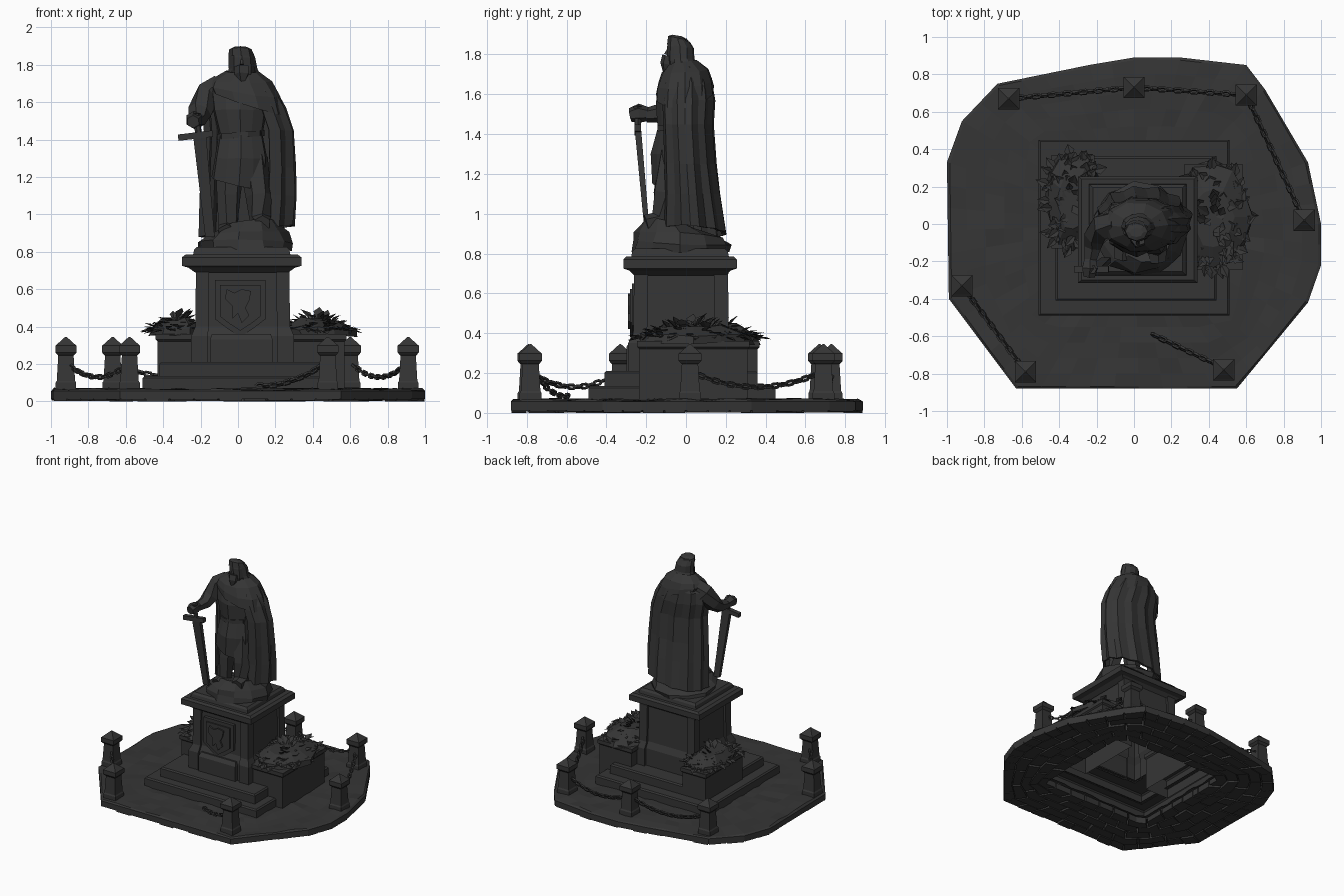
import bpy, bmesh, math, random
from mathutils import Vector, Matrix

if "Cube" in bpy.data.objects:
    bpy.data.objects.remove(bpy.data.objects["Cube"])

random.seed(7)
stone = bpy.data.materials.new("dark grey stone")
stone.diffuse_color = (0.036, 0.036, 0.036, 1)
stone.use_nodes = True
stone.node_tree.nodes["Principled BSDF"].inputs["Base Color"].default_value = stone.diffuse_color


def finish(name, bm, thick=0):
    bmesh.ops.recalc_face_normals(bm, faces=bm.faces)
    me = bpy.data.meshes.new(name)
    bm.to_mesh(me)
    bm.free()
    me.materials.append(stone)
    ob = bpy.data.objects.new(name, me)
    bpy.context.collection.objects.link(ob)
    if thick:
        ob.modifiers.new("thickness", 'SOLIDIFY').thickness = thick
    return ob


def skin(bm, rings, closed=True, bottom=False, top=True):
    vs = [[bm.verts.new(p) for p in r] for r in rings]
    n = len(vs[0])
    for a, b in zip(vs, vs[1:]):
        for i in range(n if closed else n - 1):
            j = (i + 1) % n
            bm.faces.new((a[i], a[j], b[j], b[i]))
    if bottom:
        bm.faces.new(vs[0][::-1])
    if top:
        bm.faces.new(vs[-1])


def rect(x0, x1, y0, y1, z):
    return [(x0, y0, z), (x1, y0, z), (x1, y1, z), (x0, y1, z)]


def blocks(name, rows, top=True, bottom=False):
    bm = bmesh.new()
    skin(bm, [rect(*r) for r in rows], top=top, bottom=bottom)
    return finish(name, bm)


def loft(name, rows, n=9, a0=0, a1=360, jit=0.0, flute=0.0, top=True, thick=0):
    # rows: z, centre x, centre y, radius x, radius y, tilt along x, tilt along y
    full = a1 - a0 == 360
    rings = []
    for z, cx, cy, rx, ry, tx, ty in rows:
        ring = []
        for i in range(n):
            a = math.radians(a0 + (a1 - a0) * i / (n if full else n - 1))
            k = 1 + (flute if i % 2 else -flute) + random.uniform(-jit, jit)
            c, s = math.cos(a), math.sin(a)
            ring.append((cx + rx * c * k, cy + ry * s * k,
                         z + tx * c + ty * s + random.uniform(-jit, jit) * 0.1))
        rings.append(ring)
    bm = bmesh.new()
    skin(bm, rings, closed=full, top=top and full)
    return finish(name, bm, thick)


def limb(name, pts, n=6):
    # pts: (x, y, z, radius) along the limb
    P = [Vector(p[:3]) for p in pts]
    rings = []
    for i, p in enumerate(P):
        d = P[min(i + 1, len(P) - 1)] - P[max(i - 1, 0)]
        q = d.to_track_quat('Z', 'Y')
        rings.append([p + q @ Vector((math.cos(t) * pts[i][3], math.sin(t) * pts[i][3], 0))
                      for t in (math.tau * (k + .5) / n for k in range(n))])
    bm = bmesh.new()
    skin(bm, rings, bottom=True)
    return finish(name, bm)


def plate(name, pts, y0, y1):
    bm = bmesh.new()
    skin(bm, [[(x, y, z) for x, z in pts] for y in (y0, y1)], bottom=True)
    return finish(name, bm)


# Ground slab: worn skin over separate paving stones, open in the middle
outline = [(-1, .33), (-.92, .55), (-.73, .75), (-.24, .85), (0, .89), (.25, .89), (.6, .85),
           (.7, .72), (.93, .33), (1, 0), (1, -.22), (.93, -.42), (.55, -.88), (-.63, -.88), (-.99, -.4)]
outer = []
for p, q in zip(outline, outline[1:] + outline[:1]):
    p, q = Vector(p), Vector(q)
    n = max(1, round((q - p).length / .13))
    outer += [p.lerp(q, i / n) for i in range(n)]
inner = [p * min(.49 / max(abs(p.x), 1e-4), (.43 if p.y > 0 else .47) / max(abs(p.y), 1e-4)) for p in outer]
N = len(outer)


def spot(i, t, z):
    p = inner[i % N].lerp(outer[i % N], t)
    return Vector((p.x, p.y, z))


bm = bmesh.new()
rings = [[spot(i, 1, z) for i in range(N)] for z in (.012, .056)]
for t in (.97, .8, .6, .4, .2, 0):
    rings.append([spot(i, t, .066 + random.uniform(-.008, .008)) for i in range(N)])
skin(bm, rings, top=False)
finish("ground_slab", bm)

bm = bmesh.new()
ROWS = 5
for r in range(ROWS):
    cuts = list(range(r % 2, N + r % 2, 2 if r < 4 else 1))
    for i, j in zip(cuts, cuts[1:] + [N + r % 2]):
        lo = random.uniform(0, .012)
        q = [spot(k, t / ROWS, 0) for t, ks in ((r, range(i, j + 1)), (r + 1, range(j, i - 1, -1))) for k in ks]
        c = sum(q, Vector()) / len(q)
        q = [c + (v - c) * .92 for v in q]
        skin(bm, [[v + Vector((0, 0, z)) for v in q] for z in (lo, .052)], bottom=True)
finish("paving_stones", bm)

# Hollow steps
blocks("lower_step", [(-.51, .51, -.49, .45, .05), (-.51, .51, -.49, .45, .125),
                      (-.5, .5, -.48, .44, .135), (-.4, .42, -.4, .35, .135)], top=False)
blocks("upper_step", [(-.42, .44, -.41, .36, .13), (-.42, .44, -.41, .36, .2),
                      (-.41, .43, -.4, .35, .21), (-.24, .29, -.27, .22, .21)], top=False)


# Pedestal with corner pilasters (recessed sides) and a moulded cap
def recessed(a, b, w, d, z):
    a2, b2 = a - w, b - w
    quarter = [(a, b2), (a, b), (a2, b), (a2, b - d)]
    pts = [(a - d, b2)] + quarter
    pts += [(-x, y) for x, y in pts[::-1]]
    pts += [(x, -y) for x, y in pts[::-1]]
    return [(.025 + x, -.025 + y, z) for x, y in pts]


bm = bmesh.new()
skin(bm, [recessed(*r) for r in ((.275, .265, .09, .02, .2), (.275, .265, .09, .02, .35),
                                 (.253, .24, .07, .018, .4), (.25, .236, .07, .018, .69),
                                 (.255, .24, .07, .018, .72))], top=False)
finish("pedestal_body", bm)
blocks("pedestal_cap", [(.02 - a, .02 + a, -.03 - b, -.03 + b, z) for a, b, z in
                        ((.25, .23, .69), (.285, .255, .715), (.32, .285, .725), (.32, .285, .77),
                         (.30, .27, .785), (.26, .245, .785), (.255, .24, .81), (.24, .225, .825))])

# Front panel and shield
blocks("front_panel", [(-.15, .185, -.3, -.26, .2), (-.15, .185, -.3, -.26, .33),
                       (-.14, .175, -.28, -.25, .36)])


def shield(s):
    return [(.012 + x * s, .51 + z * s) for x, z in
            ((-.135, .14), (.135, .14), (.135, -.07), (.07, -.12), (0, -.165), (-.07, -.12), (-.135, -.07))]


plate("shield_border", shield(1), -.24, -.27)
plate("shield_field", shield(.8), -.24, -.28)
plate("shield_emblem", [(-.06, .6), (-.02, .58), (.02, .6), (.07, .59), (.06, .54), (.04, .5), (.06, .46),
                        (.02, .42), (.0, .47), (-.03, .44), (-.03, .51), (-.07, .55)], -.27, -.292)

# Planters with leaves
for side, (x0, x1, y0, y1) in (("left", (-.43, -.22, -.12, .36)), ("right", (.28, .57, -.235, .31))):
    blocks(side + "_planter", [(x0, x1, y0, y1, .06), (x0, x1, y0, y1, .32),
                               (x0 - .01, x1 + .01, y0 - .01, y1 + .01, .33),
                               (x0 - .01, x1 + .01, y0 - .01, y1 + .01, .36)])
    cx, cy, rx, ry = (x0 + x1) / 2, (y0 + y1) / 2, (x1 - x0) / 2 + .03, (y1 - y0) / 2
    loft(side + "_plant_mound", [(.35, cx, cy, rx * 1.1, ry * 1.1, 0, 0), (.39, cx, cy, rx * 1.1, ry, 0, 0),
                                 (.44, cx, cy, rx * .6, ry * .6, 0, 0)], n=12, jit=.12)
    bm = bmesh.new()
    for _ in range(120):
        a, rad = random.uniform(0, math.tau), math.sqrt(random.random())
        p = Vector((cx + rx * rad * math.cos(a), cy + ry * rad * math.sin(a), .445 - .07 * rad))
        b = a + random.uniform(-1, 1)
        d = Vector((math.cos(b), math.sin(b), random.uniform(-.3, 1.5 - 1.2 * rad))).normalized()
        s = d.cross(Vector((0, 0, 1))).normalized() * random.uniform(.018, .032)
        L = random.uniform(.05, .1)
        m = p + d * L * .5 + Vector((0, 0, .01))
        v = [bm.verts.new(c) for c in (p, m - s, p + d * L, m + s)]
        bm.faces.new(v[:3])
        bm.faces.new((v[0], v[2], v[3]))
    finish(side + "_leaves", bm)

# Bollards
posts = [(-.92, -.33), (-.58, -.79), (.48, -.78), (.91, .02), (.6, .69), (0, .73), (-.67, .67)]
for k, (x, y) in enumerate(posts):
    blocks(f"bollard_{k}", [(x - w, x + w, y - w, y + w, z) for w, z in
                            ((.055, .05), (.055, .1), (.049, .11), (.041, .245), (.047, .25),
                             (.057, .262), (.057, .298), (.048, .305), (.004, .345))])


# Chains of low-poly links
def chain(name, a, b, sag):
    a, b = Vector(a), Vector(b)
    bm = bmesh.new()
    n = max(4, round((b - a).length / .042))
    pts = [a.lerp(b, i / n) - Vector((0, 0, sag * 4 * (i / n) * (1 - i / n))) for i in range(n + 1)]
    for i, (p, q) in enumerate(zip(pts, pts[1:])):
        M = (q - p).to_track_quat('X', 'Z').to_matrix().to_4x4() @ Matrix.Rotation((i % 2) * 1.57 + .4, 4, 'X')
        rings = []
        for u in range(6):
            t = math.tau * u / 6
            e = Vector((math.cos(t), math.sin(t), 0))
            c = Vector((e.x * .025, e.y * .012, 0))
            rings.append([(p + q) / 2 + M @ (c + e * .008 * math.cos(w) + Vector((0, 0, .009 * math.sin(w))))
                          for w in (.78, 2.35, 3.93, 5.5)])
        skin(bm, rings + rings[:1], top=False)
    finish(name, bm)


for k, (i, j) in enumerate(((0, 1), (3, 4), (4, 5), (5, 6))):
    chain(f"chain_{k}", (*posts[i], .21), (*posts[j], .21), .08)
chain("fallen_chain", (.46, -.76, .2), (.1, -.59, .085), .035)

# Rocky footing of the statue
loft("rock", [(.81, .035, -.03, .25, .25, 0, 0), (.85, .035, -.03, .25, .25, 0, -.01),
              (.89, .04, -.03, .22, .225, .015, -.02), (.94, .06, -.07, .14, .13, .02, -.03)], n=11, jit=.07)

# Figure: legs, tunic, cloak, mantle
limb("left_leg", [(-.06, -.18, .9, .05), (-.055, -.1, .93, .055), (-.05, -.08, 1.1, .065), (-.04, -.05, 1.3, .08)])
limb("right_leg", [(.13, -.2, .95, .045), (.12, -.12, .97, .06), (.11, -.1, 1.1, .07), (.08, -.06, 1.3, .08)])
loft("tunic", [(1.17, .005, -.04, .15, .125, -.03, .02), (1.3, .015, -.045, .145, .125, 0, 0),
               (1.43, .015, -.04, .12, .1, 0, 0), (1.56, .01, -.03, .15, .115, 0, 0),
               (1.67, .01, -.02, .16, .1, 0, 0), (1.75, .025, -.02, .07, .06, 0, 0)], n=12, flute=.04, jit=.02)
loft("belt", [(1.41, .015, -.04, .128, .108, .01, 0), (1.44, .015, -.04, .128, .108, .01, 0)], n=10)
loft("cloak", [(.91, .045, .03, .25, .17, .03, -.01), (1.1, .055, .02, .25, .15, 0, 0),
               (1.25, .06, .01, .245, .14, 0, 0), (1.45, .06, 0, .235, .135, 0, 0), (1.57, .03, 0, .22, .142, 0, 0),
               (1.66, .01, 0, .19, .13, 0, 0), (1.74, .025, 0, .11, .085, 0, 0)],
     n=19, a0=-62, a1=205, flute=.045, jit=.02, thick=.015)
loft("mantle", [(1.60, .05, -.005, .205, .15, -.07, .02), (1.66, .03, -.005, .2, .14, -.03, .015),
                (1.715, .015, -.005, .165, .12, -.005, .01), (1.765, .022, -.015, .09, .07, 0, .01)],
     n=10, jit=.03, top=False)

# Sword arm and hand
limb("sword_arm", [(-.09, .0, 1.68, .07), (-.16, -.01, 1.64, .075), (-.205, -.06, 1.55, .065),
                   (-.22, -.12, 1.505, .05), (-.235, -.2, 1.495, .036)])
limb("sword_hand", [(-.235, -.19, 1.5, .035), (-.235, -.235, 1.505, .048), (-.24, -.28, 1.495, .035)])

# Sword resting point down
bm = bmesh.new()
skin(bm, [rect(-.175, -.125, -.205, -.18, .88), rect(-.24, -.17, -.257, -.225, 1.42)], bottom=True)
finish("sword_blade", bm)
limb("sword_guard", [(-.32, -.242, 1.41, .024), (-.135, -.242, 1.432, .024)], n=4)
limb("sword_grip", [(-.21, -.242, 1.42, .018), (-.222, -.244, 1.52, .018), (-.224, -.244, 1.54, .024)])

# Head, beard, hood and crown band
loft("head", [(1.71, .025, -.035, .055, .05, 0, 0), (1.77, .025, -.04, .064, .056, 0, 0),
              (1.84, .022, -.04, .062, .055, 0, 0), (1.88, .015, -.04, .05, .045, 0, 0)], n=8)
limb("beard", [(.022, -.08, 1.79, .042), (.022, -.09, 1.75, .042), (.022, -.1, 1.70, .014)], n=5)
limb("nose", [(.02, -.088, 1.83, .006), (.02, -.102, 1.80, .012)], n=4)
loft("hood", [(1.73, .03, -.01, .095, .07, 0, .01), (1.78, .027, -.02, .077, .062, 0, 0),
              (1.84, .02, -.022, .072, .062, 0, -.01), (1.875, .013, -.035, .062, .055, 0, -.012)],
     n=9, a0=-40, a1=220)
loft("crown", [(1.845, .017, -.035, .067, .06, 0, -.005), (1.882, .013, -.04, .06, .05, 0, -.01),
               (1.895, .013, -.045, .035, .025, 0, -.004)], n=8)
